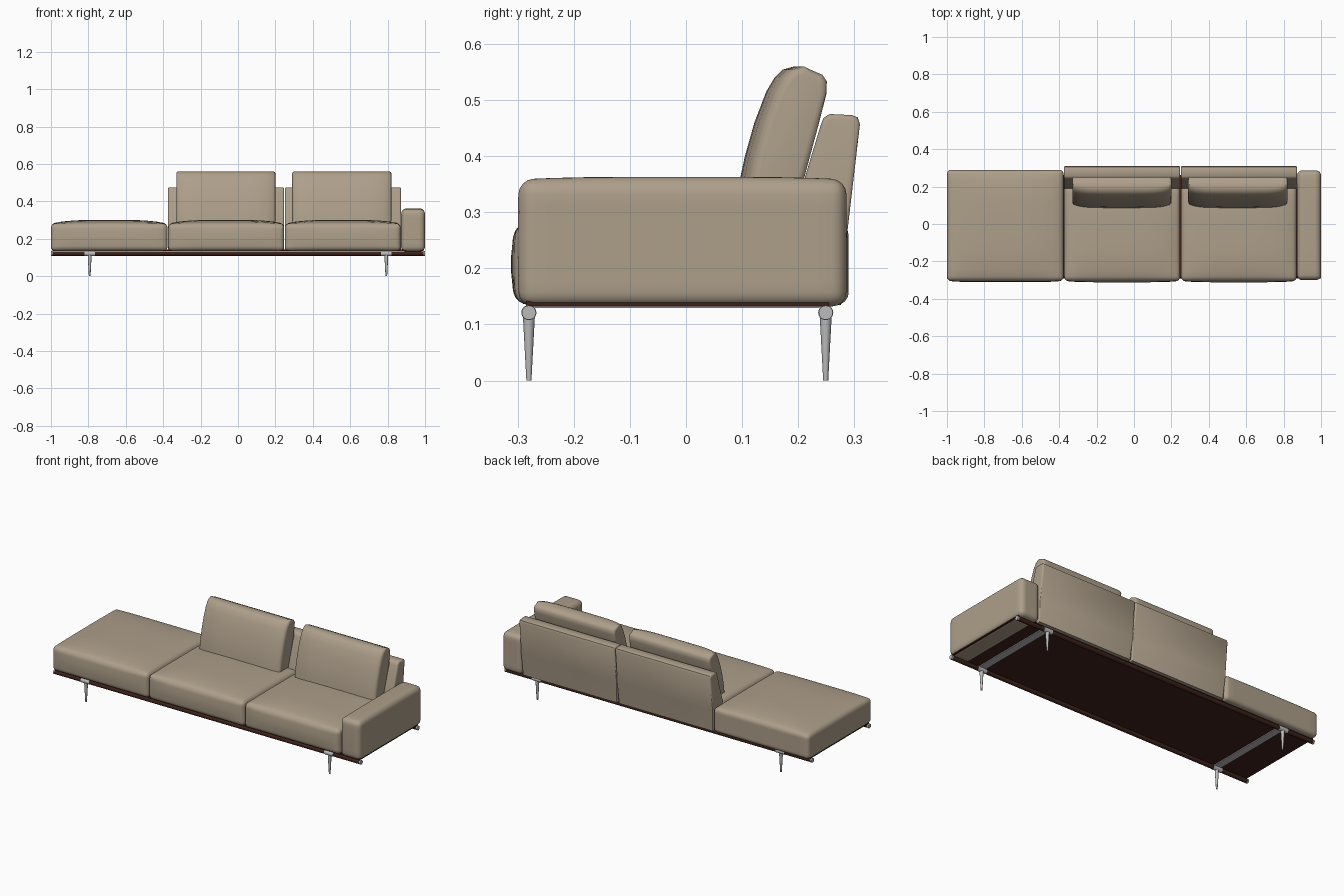
import bpy
import bmesh
from mathutils import Vector, Matrix

cube = bpy.data.objects.get("Cube")
if cube:
    bpy.data.objects.remove(cube, do_unlink=True)


def material(name, rgb, metallic=0.0, roughness=0.8):
    m = bpy.data.materials.new(name)
    m.use_nodes = True
    m.diffuse_color = (*rgb, 1)
    bsdf = next(n for n in m.node_tree.nodes if n.type == 'BSDF_PRINCIPLED')
    bsdf.inputs["Base Color"].default_value = (*rgb, 1)
    bsdf.inputs["Metallic"].default_value = metallic
    bsdf.inputs["Roughness"].default_value = roughness
    return m


FABRIC = material("beige upholstery", (0.42, 0.345, 0.255))
WOOD = material("dark red brown wood", (0.05, 0.016, 0.011))
METAL = material("grey metal", (0.5, 0.5, 0.5))


def finish(name, bm, mat):
    bmesh.ops.recalc_face_normals(bm, faces=bm.faces)
    mesh = bpy.data.meshes.new(name)
    bm.to_mesh(mesh)
    bm.free()
    mesh.materials.append(mat)
    ob = bpy.data.objects.new(name, mesh)
    bpy.context.collection.objects.link(ob)
    bpy.ops.object.select_all(action='DESELECT')
    ob.select_set(True)
    bpy.context.view_layer.objects.active = ob
    bpy.ops.object.shade_smooth_by_angle(angle=0.7)
    return ob


def refine(bm, axis, lo, hi, count):
    """Slice the mesh with evenly spaced planes across one axis."""
    normal = Vector([float(i == axis) for i in range(3)])
    for k in range(1, count):
        point = normal * (lo + (hi - lo) * k / count)
        bmesh.ops.bisect_plane(bm, geom=bm.verts[:] + bm.edges[:] + bm.faces[:],
                               plane_co=point, plane_no=normal)


def box(lo, hi, bevel=0.0):
    lo, hi = Vector(lo), Vector(hi)
    bm = bmesh.new()
    bmesh.ops.create_cube(bm, size=1)
    for v in bm.verts:
        v.co = Vector([(lo[i] + hi[i]) / 2 + v.co[i] * (hi[i] - lo[i]) for i in range(3)])
    if bevel:
        bmesh.ops.bevel(bm, geom=bm.edges[:], offset=bevel, segments=4,
                        profile=0.5, affect='EDGES')
    return bm


def cushion(name, lo, hi, bevel, crown, bulge):
    """Rounded box with a domed top and a swollen front."""
    bm = box(lo, hi, bevel)
    for axis in range(3):
        refine(bm, axis, lo[axis], hi[axis], 10 if axis < 2 else 5)
    for v in bm.verts:
        u, w, h = [2 * (v.co[i] - lo[i]) / (hi[i] - lo[i]) - 1 for i in range(3)]
        dome = max(0, 1 - u ** 4) * max(0, 1 - w ** 4)
        swell = max(0, 1 - h * h) * max(0, 1 - u ** 6)
        v.co.z += crown * dome * max(0, h)
        v.co.y -= bulge * swell * max(0, -w)
    return finish(name, bm, FABRIC)


def extruded(name, profile, x0, x1, bevel, puff=0.0):
    """Side profile (y, z) drawn out along x with softened ends."""
    bm = bmesh.new()
    face = bm.faces.new([bm.verts.new((x0, y, z)) for y, z in profile])
    out = bmesh.ops.extrude_face_region(bm, geom=[face])
    for v in out["geom"]:
        if isinstance(v, bmesh.types.BMVert):
            v.co.x = x1
    if face.is_valid is False or len(bm.faces) == len(profile) + 1:
        bmesh.ops.holes_fill(bm, edges=bm.edges[:])
    rims = [e for e in bm.edges if abs(e.verts[0].co.x - e.verts[1].co.x) < 1e-5]
    bmesh.ops.bevel(bm, geom=rims, offset=bevel, segments=4, profile=0.5,
                    affect='EDGES', clamp_overlap=True)
    if puff:
        refine(bm, 0, x0, x1, 12)
        for v in bm.verts:
            u = 2 * (v.co.x - x0) / (x1 - x0) - 1
            centre = 0.135 + (v.co.z - 0.28) * 0.27
            if v.co.y < centre:
                v.co.y += puff * u ** 6
    return finish(name, bm, FABRIC)


def rod(name, start, end, r1, r2, mat):
    start, end = Vector(start), Vector(end)
    d = end - start
    bm = bmesh.new()
    turn = Vector((0, 0, 1)).rotation_difference(d).to_matrix().to_4x4()
    bmesh.ops.create_cone(bm, cap_ends=True, segments=20, radius1=r1, radius2=r2,
                          depth=d.length,
                          matrix=Matrix.Translation((start + end) / 2) @ turn)
    return finish(name, bm, mat)


# Seat cushions and the open lounge end
cushion("lounge_seat", (-1, -0.303, 0.135), (-0.377, 0.29, 0.28), 0.022, 0.021, 0.008)
for side, x0, x1 in (("right", -0.373, 0.247), ("left", 0.251, 0.87)):
    cushion(side + "_seat", (x0, -0.303, 0.135), (x1, 0.21, 0.28), 0.022, 0.021, 0.009)

# Armrest
cushion("armrest", (0.872, -0.298, 0.132), (1, 0.286, 0.358), 0.026, 0.005, 0.002)

# Slanted backrests
BACK = [(0.18, 0.135), (0.19, 0.29), (0.24, 0.455), (0.245, 0.468), (0.256, 0.475),
        (0.296, 0.473), (0.306, 0.469), (0.31, 0.457), (0.287, 0.26), (0.276, 0.135)]
for side, x0, x1 in (("right", -0.375, 0.247), ("left", 0.25, 0.872)):
    extruded(side + "_backrest", BACK, x0, x1, 0.009)

# Loose back pillows
PILLOW = [(0.085, 0.285), (0.092, 0.34), (0.105, 0.40), (0.122, 0.46), (0.143, 0.515),
          (0.158, 0.54), (0.172, 0.554), (0.193, 0.56), (0.222, 0.554), (0.243, 0.545),
          (0.251, 0.533), (0.25, 0.51), (0.236, 0.455), (0.19, 0.285)]
for side, x0 in (("right", -0.33), ("left", 0.29)):
    extruded(side + "_pillow", PILLOW, x0, x0 + 0.53, 0.012, 0.022)

# Base board, long rails and their metal end caps
finish("base_board", box((-0.992, -0.285, 0.1335), (0.992, 0.255, 0.142)), WOOD)
RAIL_Z = 0.121
for place, y in (("front", -0.28), ("back", 0.249)):
    rod(place + "_rail", (-0.995, y, RAIL_Z), (0.995, y, RAIL_Z), 0.012, 0.012, WOOD)
    for side, s in (("right", -1), ("left", 1)):
        rod(f"{place}_{side}_cap", (s * 0.992, y, RAIL_Z), (s, y, RAIL_Z),
            0.0125, 0.0125, METAL)
        # Tapered leg hung from a sleeve around the rail
        x = s * 0.793
        rod(f"{place}_{side}_sleeve", (x - 0.028, y, RAIL_Z), (x + 0.028, y, RAIL_Z),
            0.0135, 0.0135, METAL)
        rod(f"{place}_{side}_leg", (x, y, 0), (x, y, RAIL_Z), 0.0045, 0.011, METAL)

# Flat cross straps joining each pair of legs
for side, x in (("right", -0.793), ("left", 0.793)):
    finish(side + "_cross_strap",
           box((x - 0.022, -0.28, 0.129), (x + 0.022, 0.249, 0.135)), METAL)
